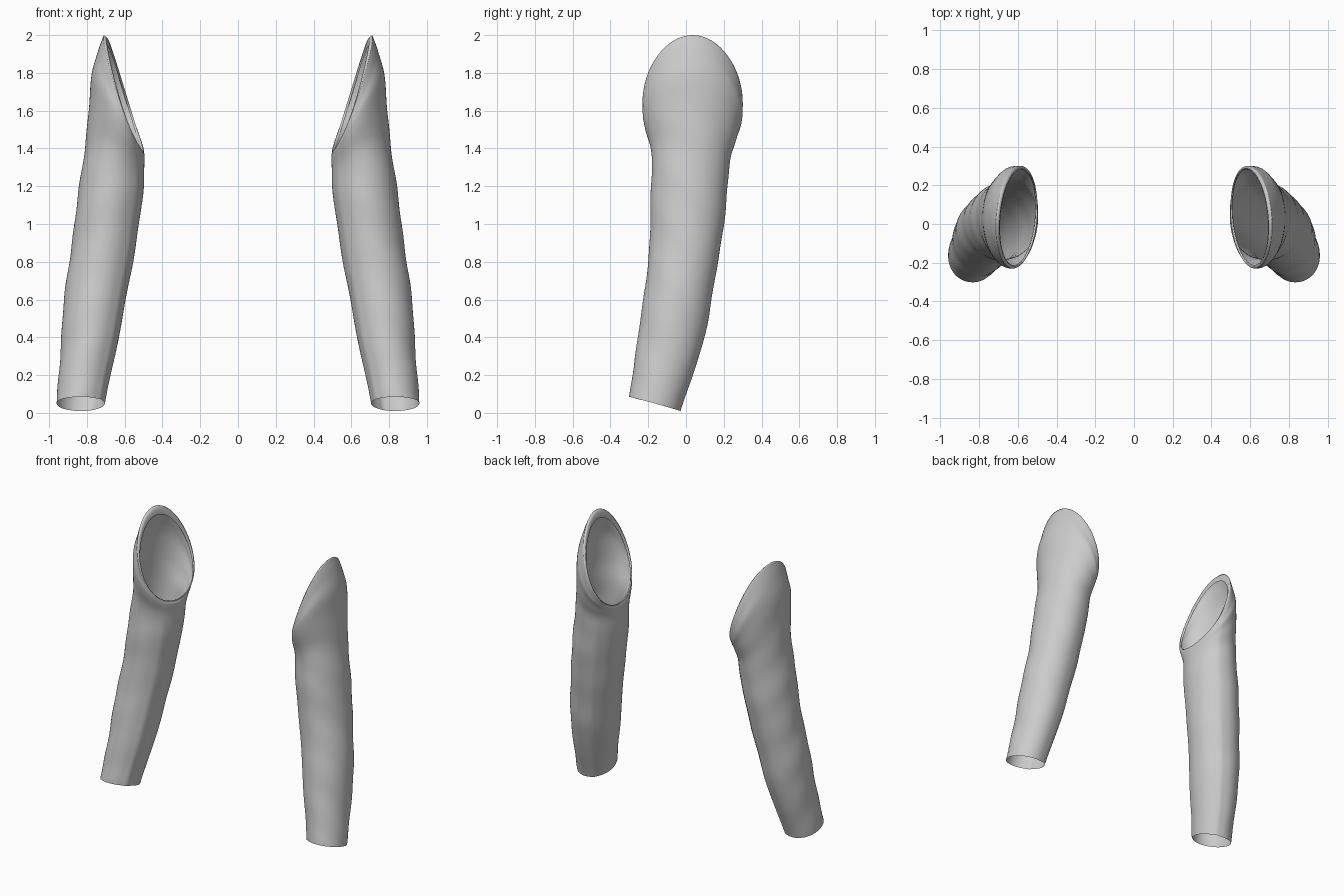
import bpy, bmesh
from math import sin, cos, pi, radians, exp

cube = bpy.data.objects.get("Cube")
if cube:
    bpy.data.objects.remove(cube, do_unlink=True)

SIDES = 64
STEPS = 6

cloth = bpy.data.materials.new("light grey cloth")
cloth.use_nodes = True
grey = (0.6, 0.6, 0.6, 1)
cloth.diffuse_color = grey
shader = next(n for n in cloth.node_tree.nodes if n.type == "BSDF_PRINCIPLED")
shader.inputs["Base Color"].default_value = grey
shader.inputs["Roughness"].default_value = 0.8

# Guide loops, cuff to shoulder: x inner, x outer, y front, y back,
# z inner, z outer, z front, z back
LOOPS = [
    (.705, .96, -.30, -.03, .05, .05, .085, .01),
    (.675, .95, -.28, .03, .2, .2, .22, .18),
    (.63, .935, -.255, .095, .4, .4, .41, .39),
    (.595, .92, -.225, .135, .6, .6, .6, .6),
    (.555, .895, -.2, .17, .8, .8, .8, .8),
    (.525, .865, -.19, .2, 1, 1, 1, 1),
    (.50, .84, -.185, .22, 1.17, 1.2, 1.19, 1.19),
    (.497, .812, -.18, .235, 1.28, 1.4, 1.34, 1.34),
    (.495, .79, -.2, .265, 1.34, 1.6, 1.46, 1.46),
    (.495, .773, -.225, .295, 1.365, 1.8, 1.56, 1.56),
    (.498, .74, -.23, .3, 1.375, 1.92, 1.61, 1.61),
]
RIM = [
    (.50, .71, -.23, .3, 1.385, 2, 1.65, 1.65),
    (.508, .693, -.218, .288, 1.385, 1.985, 1.65, 1.65),
    (.512, .69, -.212, .282, 1.36, 1.94, 1.61, 1.61),
]


def smooth_between(a, b, c, d, t):
    """Catmull-Rom blend of four guide loops."""
    return [0.5 * (2 * q + (r - p) * t + (2 * p - 5 * q + 4 * r - s) * t * t
                   + (3 * q - p - 3 * r + s) * t ** 3)
            for p, q, r, s in zip(a, b, c, d)]


def seam(angle, degrees):
    return exp(-((angle - radians(degrees)) / 0.13) ** 2)


def loop_point(loop, angle, up):
    xi, xo, yf, yb, zi, zo, zf, zb = loop
    c, s = cos(angle), sin(angle)
    # raised seams with a flatter panel between them
    r = 1 + 0.04 * (1 - up) * (seam(angle, 118) + seam(angle, 218))
    # soft diagonal folds on the outer side
    fold = 0.004 * sin(up * 38 + 2.5 * s) * sin(up * 13 + angle) * (1 - up ** 4)
    r += fold / 0.17 * (0.6 + 0.4 * c)
    x = (xi + xo) / 2 + (xo - xi) / 2 * c * r - 0.02 * up ** 4 * s
    y = (yf + yb) / 2 + (yb - yf) / 2 * s * r
    mid, side = (zi + zo) / 2, (zf + zb) / 2
    z = mid + (zo - zi) / 2 * c + (zb - zf) / 2 * s + (side - mid) * s * s
    return x, y, z


def make_sleeve(name, side):
    guides = LOOPS + RIM[:1]
    last = len(guides) - 1
    rings = []
    for i in range(last):
        a, b = guides[max(i - 1, 0)], guides[i]
        c, d = guides[i + 1], guides[min(i + 2, last)]
        for k in range(STEPS):
            t = k / STEPS
            rings.append((smooth_between(a, b, c, d, t), (i + t) / last))
    rings += [(loop, 1) for loop in RIM]

    bm = bmesh.new()
    grid = []
    for loop, up in rings:
        row = []
        for j in range(SIDES):
            x, y, z = loop_point(loop, 2 * pi * j / SIDES, up)
            row.append(bm.verts.new((side * x, y, z)))
        grid.append(row)
    for low, high in zip(grid, grid[1:]):
        for j in range(SIDES):
            n = (j + 1) % SIDES
            face = bm.faces.new((low[j], low[n], high[n], high[j]))
            face.smooth = True
            if side < 0:
                face.normal_flip()
    mesh = bpy.data.meshes.new(name)
    bm.to_mesh(mesh)
    bm.free()
    mesh.materials.append(cloth)
    bpy.context.collection.objects.link(bpy.data.objects.new(name, mesh))


make_sleeve("left_sleeve", 1)
make_sleeve("right_sleeve", -1)
